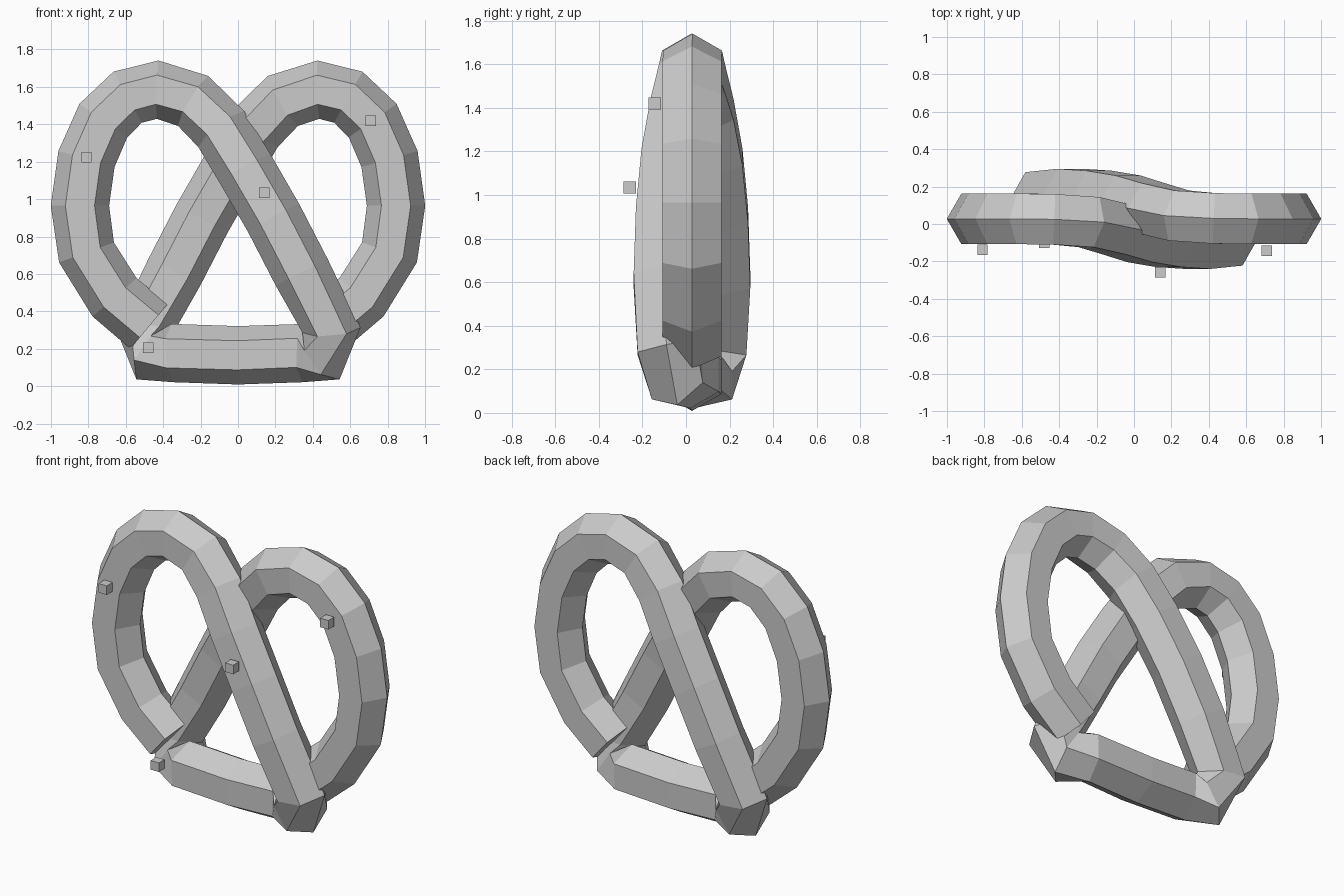
import bpy
import bmesh
import math
from mathutils import Vector

default_cube = bpy.data.objects.get("Cube")
if default_cube:
    bpy.data.objects.remove(default_cube, do_unlink=True)

RADIUS = 0.156   # thickness of the dough rope
SIDES = 6
MID_Y = 0.0275   # the twist axis

# One plain grey for everything
grey = bpy.data.materials.new("plain_grey")
grey.use_nodes = True
grey.diffuse_color = (0.6, 0.6, 0.6, 1)
grey.node_tree.nodes["Principled BSDF"].inputs["Base Color"].default_value = (0.6, 0.6, 0.6, 1)


def add_object(name, bm):
    """Turn a bmesh into a flat shaded object with the grey material."""
    bmesh.ops.recalc_face_normals(bm, faces=bm.faces)
    mesh = bpy.data.meshes.new(name)
    bm.to_mesh(mesh)
    bm.free()
    mesh.materials.append(grey)
    obj = bpy.data.objects.new(name, mesh)
    bpy.context.collection.objects.link(obj)
    return obj


def sweep(name, points):
    """Sweep a hexagon along the points, flat sides towards front and back."""
    bm = bmesh.new()
    rings = []
    last = len(points) - 1
    for i, centre in enumerate(points):
        tangent = Vector()
        if i > 0:
            tangent += (centre - points[i - 1]).normalized()
        if i < last:
            tangent += (points[i + 1] - centre).normalized()
        tangent.normalize()
        side = tangent.cross(Vector((0, 1, 0))).normalized()
        depth = side.cross(tangent)
        ring = []
        for k in range(SIDES):
            angle = math.tau * k / SIDES
            offset = side * math.cos(angle) + depth * math.sin(angle)
            ring.append(bm.verts.new(centre + offset * RADIUS))
        rings.append(ring)
    for a, b in zip(rings, rings[1:]):
        for k in range(SIDES):
            n = (k + 1) % SIDES
            bm.faces.new((a[k], a[n], b[n], b[k]))
    bm.faces.new(rings[0])
    bm.faces.new(rings[-1])
    return add_object(name, bm)


# Half of the rope: bottom bar, front strand, then the loop down to its end
half = [Vector(p) for p in (
    (0, MID_Y, .165), (.35, .02, .177), (.455, -.04, .165),
    (.5, -.09, .3), (.34, -.105, .61), (.19, -.095, .9), (.04, -.07, 1.16),
    (-.09, -.03, 1.375), (-.24, .01, 1.525), (-.43, .025, 1.585),
    (-.59, MID_Y, 1.545), (-.72, MID_Y, 1.42), (-.81, MID_Y, 1.215),
    (-.845, MID_Y, .965), (-.81, MID_Y, .715), (-.66, MID_Y, .475),
    (-.475, MID_Y, .32))]

# The other half is the same path turned half way round the upright axis
turned = [Vector((-p.x, 2 * MID_Y - p.y, p.z)) for p in half[1:]]
sweep("dough_rope", turned[::-1] + half)

# Salt grains on the front
grains = {
    "salt_right_loop": (-.81, -.137, 1.225),
    "salt_left_loop": (.71, -.143, 1.42),
    "salt_crossing": (.14, -.258, 1.035),
    "salt_bar": (-.48, -.1, .205),
}
for name, place in grains.items():
    bm = bmesh.new()
    bmesh.ops.create_cube(bm, size=.056)
    add_object(name, bm).location = place
